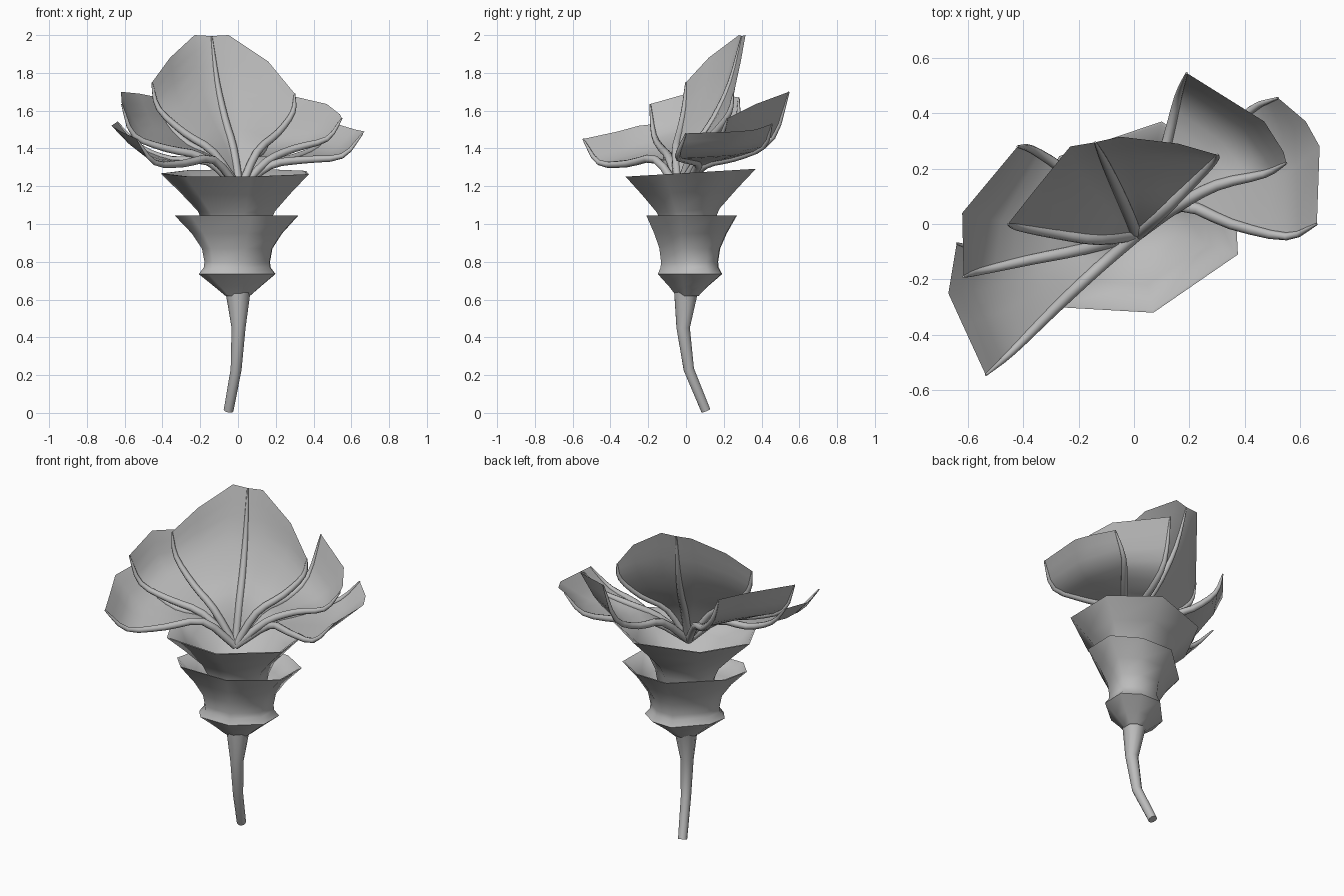
import bpy, bmesh, math
from mathutils import Vector

old = bpy.data.objects.get("Cube")
if old:
    bpy.data.objects.remove(old, do_unlink=True)

grey = bpy.data.materials.new("plain grey")
grey.use_nodes = True
grey.diffuse_color = (0.5, 0.5, 0.5, 1)
grey.node_tree.nodes["Principled BSDF"].inputs["Base Color"].default_value = (0.5, 0.5, 0.5, 1)


def loft(name, rings, closed=True, cap=False, angle=50):
    """Skin a list of equal-length point rows."""
    bm = bmesh.new()
    rows = [[bm.verts.new(p) for p in r] for r in rings]
    n = len(rows[0])
    for a, b in zip(rows, rows[1:]):
        for i in range(n if closed else n - 1):
            j = (i + 1) % n
            bm.faces.new((a[i], a[j], b[j], b[i]))
    if cap:
        bm.faces.new(rows[0][::-1])
        bm.faces.new(rows[-1])
    bmesh.ops.remove_doubles(bm, verts=bm.verts, dist=0.0005)
    bmesh.ops.recalc_face_normals(bm, faces=bm.faces)
    mesh = bpy.data.meshes.new(name)
    bm.to_mesh(mesh)
    bm.free()
    mesh.materials.append(grey)
    ob = bpy.data.objects.new(name, mesh)
    bpy.context.collection.objects.link(ob)
    bpy.ops.object.select_all(action='DESELECT')
    ob.select_set(True)
    bpy.context.view_layer.objects.active = ob
    bpy.ops.object.shade_smooth_by_angle(angle=math.radians(angle))
    return ob


def sample(path, n=12):
    """Smooth curve through the points, as n + 1 samples."""
    p = [Vector(q) for q in path]
    p = [2 * p[0] - p[1]] + p + [2 * p[-1] - p[-2]]
    out = []
    for k in range(n + 1):
        f = k / n * (len(path) - 1)
        i = min(int(f), len(path) - 2)
        t = f - i
        a, b, c, d = p[i:i + 4]
        out.append(0.5 * (2 * b + (c - a) * t + (2 * a - 5 * b + 4 * c - d) * t ** 2
                          + (3 * b - a - 3 * c + d) * t ** 3))
    return out


def tube(name, pts, radii, sides=8):
    rings = []
    for i, (p, r) in enumerate(zip(pts, radii)):
        t = (pts[min(i + 1, len(pts) - 1)] - pts[max(i - 1, 0)]).normalized()
        u = t.cross(Vector((0.6, -0.8, 0.1))).normalized()
        v = t.cross(u)
        rings.append([p + r * (u * math.cos(a) + v * math.sin(a))
                      for a in (math.tau * k / sides for k in range(sides))])
    return loft(name, rings, cap=True)


def cup(name, outline, profile, tilt=0.0):
    """Polygonal cup; profile rows are (x scale, y scale, z)."""
    rings = [[(x * sx, y * sy, z + tilt * y * sx) for x, y in outline] for sx, sy, z in profile]
    return loft(name, rings, angle=62)


# Stem, bent near the foot
stem = [Vector(p) for p in ((-0.05, 0.105, 0.012), (-0.01, 0.015, 0.23), (0.003, -0.015, 0.45), (0, 0, 0.64))]
tube("stem", stem, (0.026, 0.029, 0.037, 0.066), 10)

# Collar and lower cup in one skin, longer along one diagonal
octagon = [(0.07, -0.21), (0.315, -0.03), (0.32, 0.17), (0.16, 0.265),
           (-0.05, 0.27), (-0.3, 0.04), (-0.335, -0.12), (-0.25, -0.21)]
cup("lower_cup", octagon, [(0.2, 0.25, 0.62), (0.38, 0.43, 0.67), (0.62, 0.71, 0.735), (0.54, 0.64, 0.77),
                           (0.53, 0.63, 0.8), (0.57, 0.67, 0.87), (0.73, 0.8, 0.95), (1, 1, 1.045),
                           (0.97, 0.97, 1.045), (0.69, 0.76, 0.95), (0.48, 0.58, 0.82), (0, 0, 0.8)])

# Upper cup with a seven-sided rim
heptagon = [(0.375, -0.11), (0.36, 0.19), (0.1, 0.37), (-0.27, 0.245), (-0.41, -0.04), (-0.28, -0.3), (0.07, -0.32)]
cup("upper_cup", heptagon, [(0.38, 0.36, 0.86), (0.44, 0.4, 1.0), (0.52, 0.48, 1.07), (0.75, 0.73, 1.17),
                            (1, 1, 1.27), (0.97, 0.97, 1.27), (0.7, 0.68, 1.17), (0.42, 0.38, 1.05), (0, 0, 1.02)], 0.06)

ROOT = (0.01, -0.04, 1.18)


def petal(name, ribs, tips):
    """Ribs are paths from the root; tips[i] are rim points between rib i and i + 1."""
    paths = [sample([ROOT] + r) for r in ribs]
    n = len(paths[0]) - 1
    spokes = []
    for i, p in enumerate(paths):
        tube(f"{name}_rib_{i + 1}", p, [0.022 - 0.018 * (k / n) ** 3 for k in range(n + 1)])
        spokes.append(p)
        if i + 1 < len(paths):
            q = paths[i + 1]
            for j, tip in enumerate(tips[i]):
                t = (j + 1) / (len(tips[i]) + 1)
                push = Vector(tip) - p[n].lerp(q[n], t)
                spokes.append([p[k].lerp(q[k], t) + push * (k / n) ** 2 for k in range(n + 1)])
    loft(name, spokes, closed=False)


# Tall back petal with a middle rib
petal("back_petal",
      [[(-0.13, -0.055, 1.38), (-0.28, -0.035, 1.48), (-0.42, -0.01, 1.61), (-0.455, 0, 1.75)],
       [(-0.025, 0.05, 1.4), (-0.07, 0.15, 1.56), (-0.11, 0.235, 1.75), (-0.14, 0.295, 1.995)],
       [(0.1, 0.04, 1.38), (0.21, 0.15, 1.48), (0.29, 0.23, 1.59), (0.3, 0.25, 1.69)]],
      [[(-0.36, 0.12, 1.88), (-0.23, 0.28, 2.0)], [(-0.05, 0.315, 2.0), (0.16, 0.29, 1.86)]])

# Left rear petal
petal("left_rear_petal",
      [[(0.15, 0.06, 1.33), (0.3, 0.14, 1.4), (0.47, 0.18, 1.45), (0.55, 0.22, 1.56)],
       [(0.07, 0.13, 1.34), (0.12, 0.3, 1.37), (0.16, 0.46, 1.46), (0.19, 0.545, 1.7)]],
      [[(0.54, 0.26, 1.58), (0.47, 0.37, 1.635)]])

# Left side petal
petal("left_petal",
      [[(0.17, 0.065, 1.31), (0.35, 0, 1.34), (0.55, -0.045, 1.36), (0.66, 0.0, 1.48)],
       [(0.15, 0.1, 1.31), (0.29, 0.26, 1.35), (0.42, 0.41, 1.41), (0.52, 0.455, 1.53)]],
      [[(0.67, 0.28, 1.49), (0.62, 0.37, 1.5)]])

# Right rear petal
petal("right_rear_petal",
      [[(-0.18, -0.09, 1.35), (-0.38, -0.13, 1.4), (-0.55, -0.17, 1.47), (-0.615, -0.19, 1.635)],
       [(-0.12, 0.08, 1.35), (-0.26, 0.2, 1.42), (-0.37, 0.27, 1.53), (-0.42, 0.28, 1.67)]],
      [[(-0.62, 0.04, 1.7), (-0.52, 0.16, 1.69)]])

# Right front petal
petal("right_front_petal",
      [[(-0.13, -0.16, 1.34), (-0.29, -0.31, 1.32), (-0.44, -0.46, 1.325), (-0.535, -0.545, 1.45)],
       [(-0.16, -0.08, 1.33), (-0.35, -0.1, 1.34), (-0.52, -0.1, 1.41), (-0.64, -0.07, 1.54)]],
      [[(-0.62, -0.36, 1.49), (-0.67, -0.25, 1.52)]])
